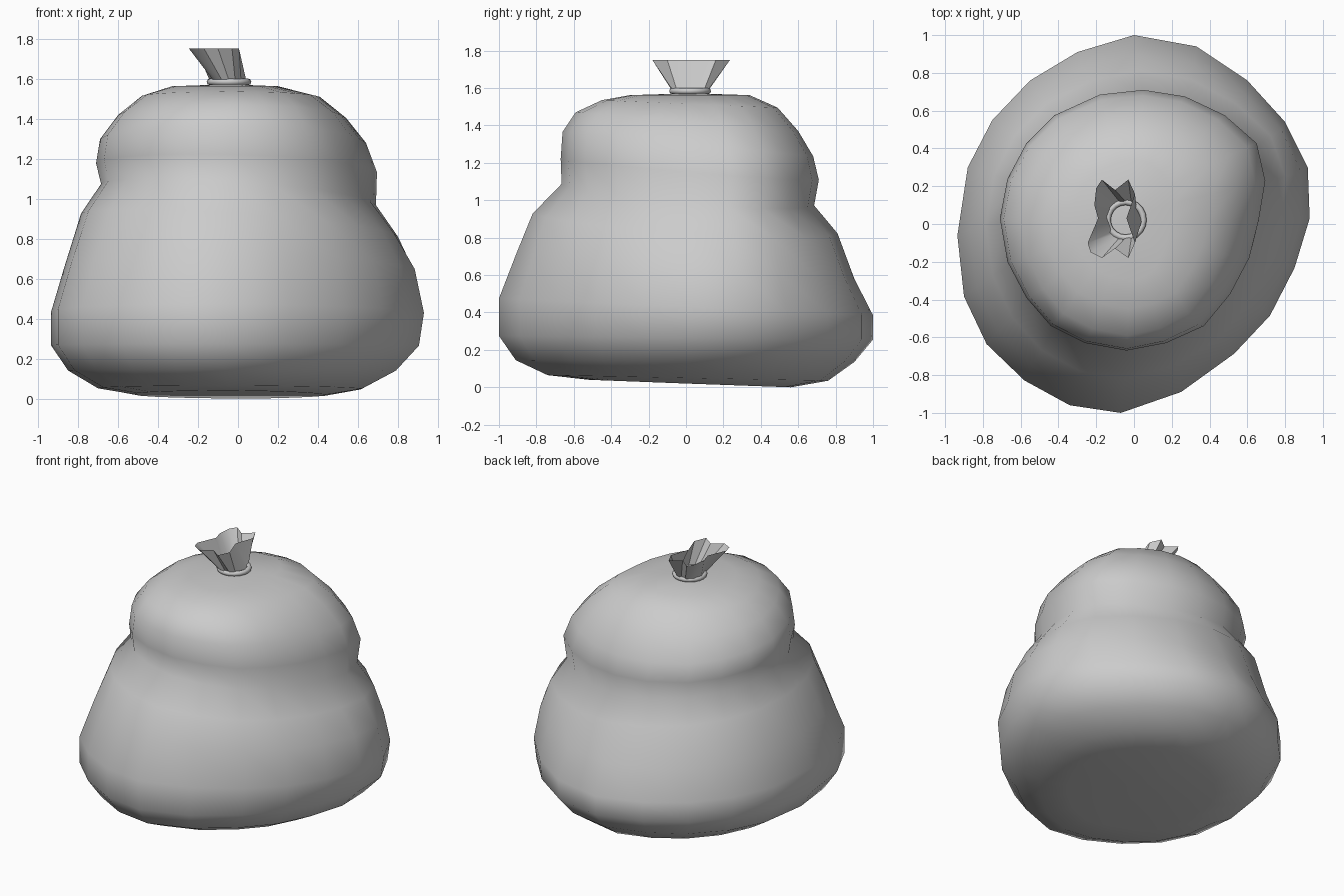
import bpy, bmesh
from math import cos, sin, tau, atan2

if "Cube" in bpy.data.objects:
    bpy.data.objects.remove(bpy.data.objects["Cube"])


def finish(name, bm, angle):
    bmesh.ops.recalc_face_normals(bm, faces=bm.faces)
    mesh = bpy.data.meshes.new(name)
    bm.to_mesh(mesh)
    bm.free()
    ob = bpy.data.objects.new(name, mesh)
    bpy.context.collection.objects.link(ob)
    bpy.ops.object.select_all(action='DESELECT')
    ob.select_set(True)
    bpy.context.view_layer.objects.active = ob
    bpy.ops.object.shade_smooth_by_angle(angle=angle)
    return ob


def loft(bm, rings):
    rows = [[bm.verts.new(p) for p in r] for r in rings]
    n = len(rows[0])
    for a, b in zip(rows, rows[1:]):
        for i in range(n):
            j = (i + 1) % n
            bm.faces.new((a[i], a[j], b[j], b[i]))
    return rows


def cap(bm, row, centre):
    c = bm.verts.new(centre)
    for i in range(len(row)):
        bm.faces.new((row[i], row[(i + 1) % len(row)], c))


# Plan outlines of the belly and of the upper bulge (clockwise from the back)
BELLY = [(0, 1), (.33, .94), (.6, .76), (.8, .54), (.92, .3), (.93, .03), (.85, -.23),
         (.72, -.48), (.53, -.68), (.25, -.88), (-.07, -.99), (-.34, -.95), (-.58, -.82),
         (-.78, -.63), (-.9, -.38), (-.935, -.06), (-.88, .3), (-.75, .55), (-.55, .76), (-.3, .91)]
UPPER = [(.05, .715), (.27, .68), (.48, .58), (.65, .43), (.695, .23), (.66, .02), (.61, -.18),
         (.51, -.37), (.37, -.54), (.17, -.63), (-.04, -.67), (-.26, -.63), (-.44, -.54),
         (-.57, -.39), (-.67, -.2), (-.71, .03), (-.67, .24), (-.57, .43), (-.42, .58), (-.18, .69)]

# Sack levels: height, x tilt, y tilt, left, right, front, back extents
LEVELS = [
    (.02, 0, -.02, -.52, .44, -.52, .56),
    (.05, 0, -.015, -.70, .62, -.74, .76),
    (.14, 0, -.005, -.85, .79, -.91, .90),
    (.265, 0, -.01, -.935, .905, -1, 1),
    (.43, 0, -.045, -.935, .93, -1, 1),
    (.65, 0, -.07, -.87, .885, -.905, .90),
    (.875, -.05, -.05, -.785, .80, -.82, .81),
    (1.03, -.045, -.055, -.685, .69, -.665, .685),
    (1.165, -.015, -.055, -.71, .695, -.67, .71),
    (1.30, 0, -.065, -.69, .64, -.66, .68),
    (1.42, 0, -.05, -.60, .54, -.59, .60),
    (1.515, 0, -.02, -.48, .41, -.45, .49),
    (1.562, 0, 0, -.33, .20, -.30, .34),
]


def sack_ring(z, tx, ty, left, right, front, back):
    t = min(1, max(0, (z - .5) / .6))
    pts = [(a[0] + (b[0] - a[0]) * t, a[1] + (b[1] - a[1]) * t) for a, b in zip(BELLY, UPPER)]
    xs, ys = [p[0] for p in pts], [p[1] for p in pts]
    ring = []
    for x, y in pts:
        u = x / max(xs) if x > 0 else -x / min(xs)
        v = y / max(ys) if y > 0 else -y / min(ys)
        ring.append((u * (right if u > 0 else -left), v * (back if v > 0 else -front),
                     z + tx * u + ty * v))
    return ring


# Sack body
bm = bmesh.new()
rows = loft(bm, [sack_ring(*lv) for lv in LEVELS])
cap(bm, rows[0], (-.03, .02, .02))
cap(bm, rows[-1], (-.05, .025, 1.572))
finish("sack_body", bm, 1.4)

# Tie ring around the neck
CX, CY = -.045, .022
bpy.ops.mesh.primitive_torus_add(location=(CX, CY, 1.584), major_radius=.095, minor_radius=.017,
                                 major_segments=20, minor_segments=8)
bpy.context.object.name = "tie_ring"
bpy.ops.object.shade_smooth_by_angle(angle=1.2)

# Open ruffled mouth, flaring and leaning left
MOUTH = [(-.17, .235), (-.10, .18), (-.03, .235), (.005, .16), (-.04, .03), (.005, -.1),
         (-.03, -.18), (-.10, -.13), (-.17, -.18), (-.23, -.15), (-.245, -.1), (-.19, .03),
         (-.21, .1), (-.2, .19)]
top = [(x, y, 1.75) for x, y in MOUTH]
angles = [atan2(y - .025, x + .11) for x, y in MOUTH]
neck = [(CX + .09 * cos(a), CY + .09 * sin(a), 1.575) for a in angles]
bm = bmesh.new()
loft(bm, [neck, top])
finish("sack_mouth", bm, .6)
